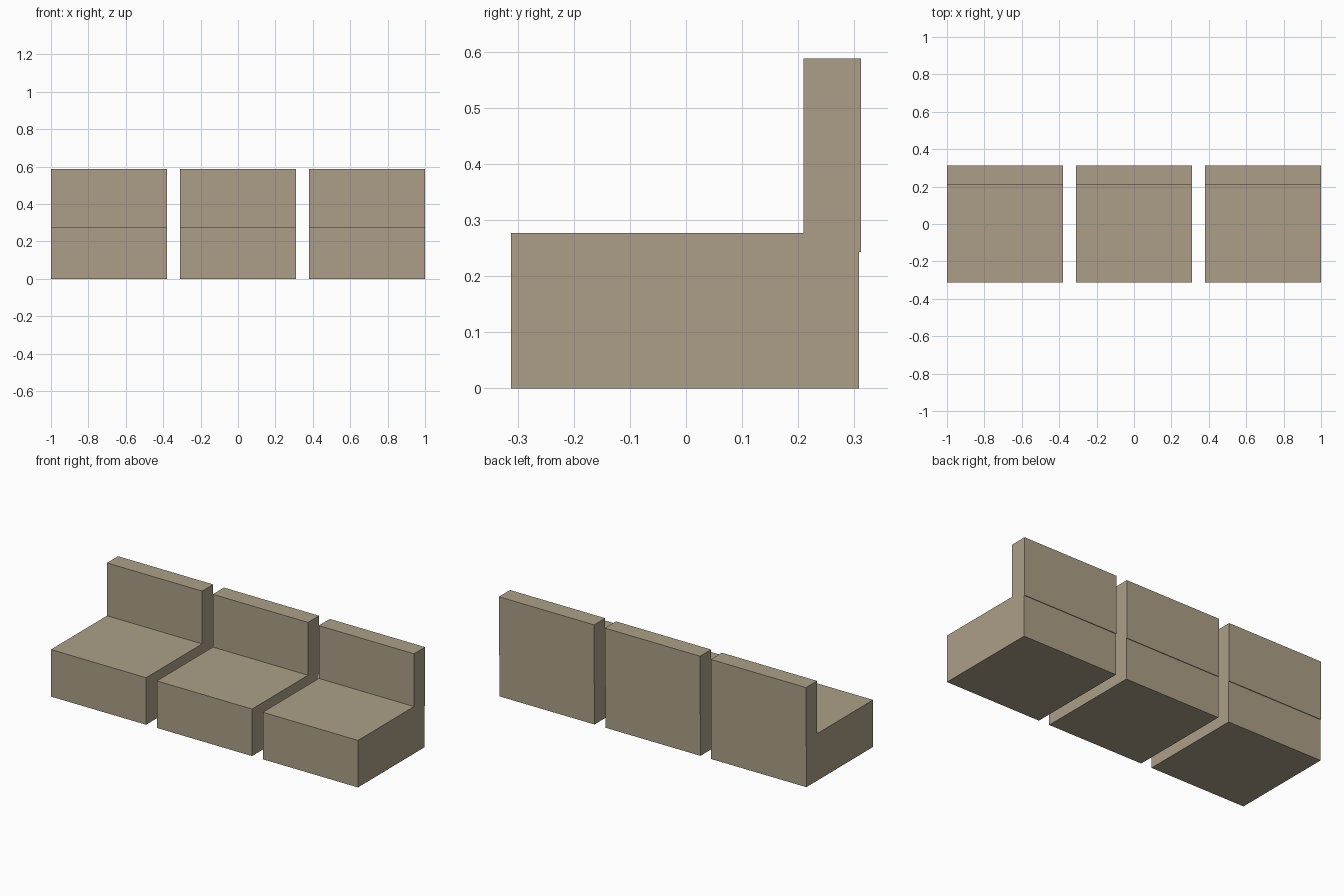
import bpy

if "Cube" in bpy.data.objects:
    bpy.data.objects.remove(bpy.data.objects["Cube"])

# One fabric colour for everything
fabric = bpy.data.materials.new("beige_fabric")
fabric.diffuse_color = (0.413, 0.347, 0.246, 1.0)
fabric.use_nodes = True
fabric.node_tree.nodes["Principled BSDF"].inputs["Base Color"].default_value = fabric.diffuse_color


def box(name, x, y, z):
    """Add a box spanning the given (min, max) range on each axis."""
    spans = (x, y, z)
    bpy.ops.mesh.primitive_cube_add(size=1, location=[(a + b) / 2 for a, b in spans])
    obj = bpy.context.object
    obj.name = name
    obj.scale = [b - a for a, b in spans]
    bpy.ops.object.transform_apply(location=False, rotation=False, scale=True)
    obj.data.materials.append(fabric)
    return obj


# Three identical armless seat modules in a row
WIDTH = 0.62
for side, cx in (("left", -0.69), ("middle", 0.0), ("right", 0.69)):
    x = (cx - WIDTH / 2, cx + WIDTH / 2)
    # Block seat
    box(f"{side}_seat", x, (-0.312, 0.308), (0.0, 0.277))
    # Backrest, sunk into the seat and slightly proud of its rear face
    box(f"{side}_backrest", x, (0.209, 0.312), (0.243, 0.588))
